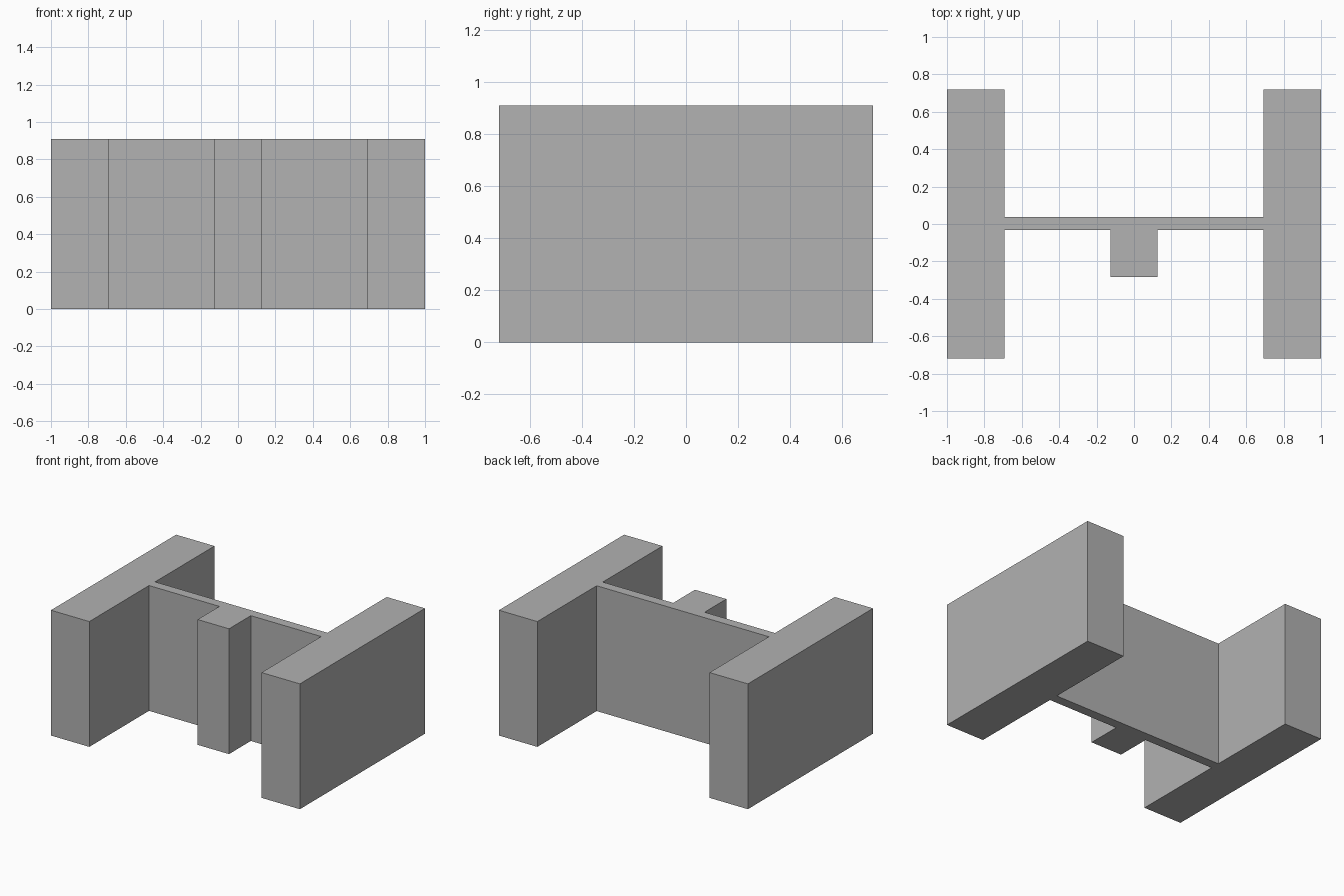
import bpy
import bmesh

if "Cube" in bpy.data.objects:
    bpy.data.objects.remove(bpy.data.objects["Cube"], do_unlink=True)

HEIGHT = 0.91
PIER_IN, PIER_Y = 0.692, 0.718
WALL_BACK, WALL_FRONT = 0.037, -0.033
STUB_X, STUB_FRONT = 0.126, -0.283

# Single grey material
grey = bpy.data.materials.new("plain_grey")
grey.use_nodes = True
colour = (0.445, 0.445, 0.445, 1)
grey.diffuse_color = colour
grey.node_tree.nodes["Principled BSDF"].inputs["Base Color"].default_value = colour

# Half plan outline, from the front of the stub round the pier to the back of the wall
half = [
    (STUB_X, STUB_FRONT), (STUB_X, WALL_FRONT), (PIER_IN, WALL_FRONT),
    (PIER_IN, -PIER_Y), (1, -PIER_Y), (1, PIER_Y),
    (PIER_IN, PIER_Y), (PIER_IN, WALL_BACK),
]
outline = half + [(-x, y) for x, y in reversed(half)]

# Extrude the plan into side piers, cross wall and front stub
bm = bmesh.new()
base = bm.faces.new([bm.verts.new((x, y, 0)) for x, y in outline])
result = bmesh.ops.extrude_face_region(bm, geom=[base], use_keep_orig=True)
top = [v for v in result["geom"] if isinstance(v, bmesh.types.BMVert)]
bmesh.ops.translate(bm, verts=top, vec=(0, 0, HEIGHT))
bmesh.ops.recalc_face_normals(bm, faces=bm.faces)

mesh = bpy.data.meshes.new("wall_with_piers")
bm.to_mesh(mesh)
bm.free()
mesh.materials.append(grey)
wall = bpy.data.objects.new("wall_with_piers", mesh)
bpy.context.collection.objects.link(wall)
